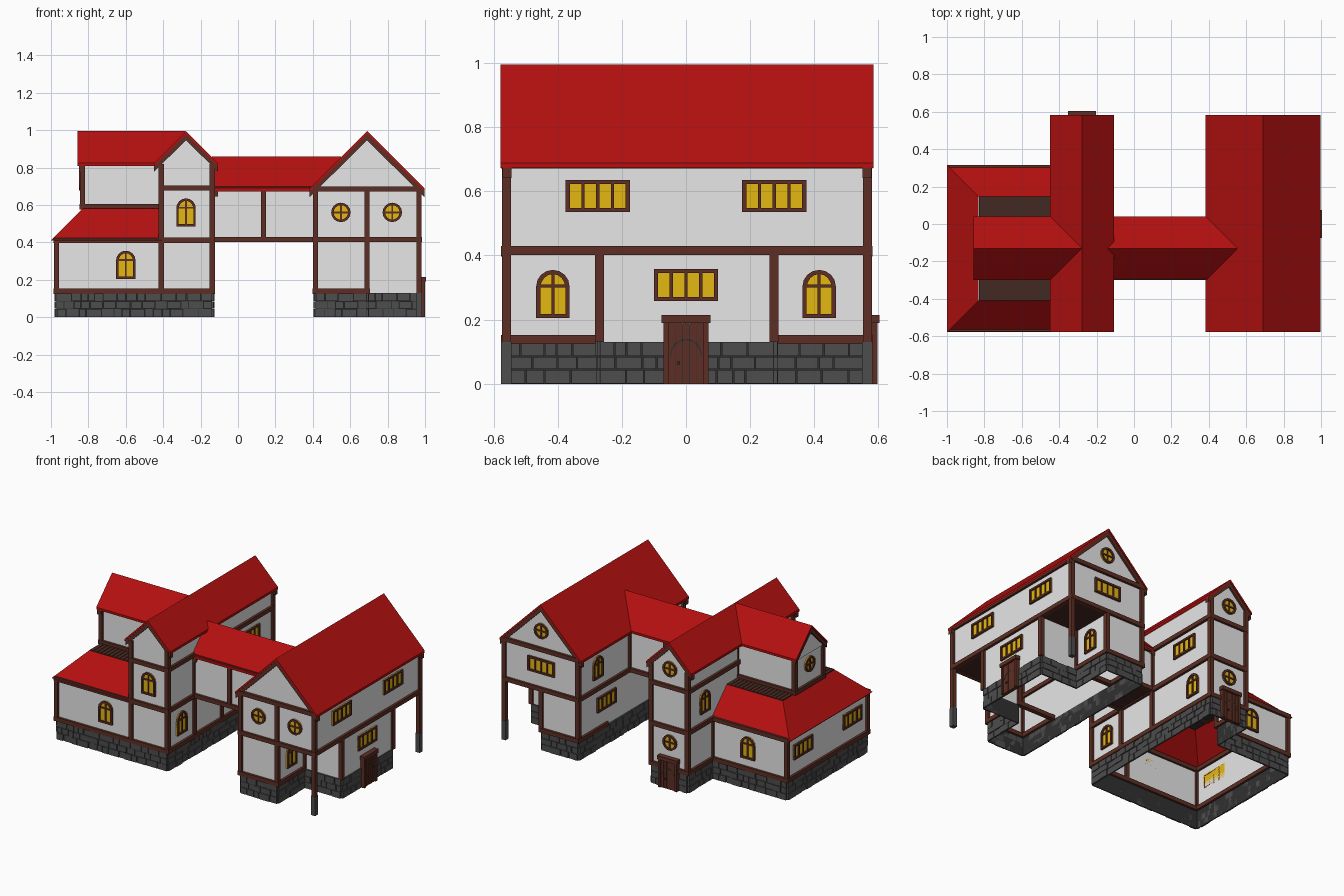
import bpy, bmesh, math, random
from mathutils import Vector

random.seed(4)
if "Cube" in bpy.data.objects:
    bpy.data.objects.remove(bpy.data.objects["Cube"])


def material(name, color):
    m = bpy.data.materials.new(name)
    m.use_nodes = True
    m.diffuse_color = (*color, 1)
    m.node_tree.nodes["Principled BSDF"].inputs["Base Color"].default_value = (*color, 1)
    return m


PLASTER = material("white plaster", (.8, .8, .8))
ROOF = material("red roof", (.46, .005, .005))
TIMBER = material("brown timber", (.11, .028, .018))
PLANK = material("dark planks", (.06, .022, .014))
STONE = material("grey stone", (.075, .075, .075))
MORTAR = material("dark mortar", (.03, .03, .03))
GLASS = material("yellow glass", (.78, .48, .006))

EAST, WEST, FRONT, BACK = (1, 0), (-1, 0), (0, -1), (0, 1)


def finish(name, bm, mat, closed=True):
    if closed:
        bmesh.ops.recalc_face_normals(bm, faces=bm.faces)
    me = bpy.data.meshes.new(name)
    bm.to_mesh(me)
    bm.free()
    me.materials.append(mat)
    ob = bpy.data.objects.new(name, me)
    bpy.context.collection.objects.link(ob)
    return ob


def prism(bm, pts, origin, n, d0, d1):
    """Extrude a (u, v) polygon along the horizontal wall normal n."""
    o, u, n = Vector(origin), Vector((-n[1], n[0], 0)), Vector((*n, 0))
    up = Vector((0, 0, 1))
    a, b = [[bm.verts.new(o + u * p + up * q + n * d) for p, q in pts] for d in (d0, d1)]
    bm.faces.new(a[::-1])
    bm.faces.new(b)
    for i in range(len(pts)):
        j = (i + 1) % len(pts)
        bm.faces.new((a[i], a[j], b[j], b[i]))


def rect(u0, u1, v0, v1):
    return [(u0, v0), (u1, v0), (u1, v1), (u0, v1)]


def edges(outline):
    """Yield start, length and outward normal of each side."""
    for p, q in zip(outline, outline[1:] + outline[:1]):
        t = Vector(q) - Vector(p)
        length = t.length
        t.normalize()
        yield (*p, 0), length, (round(t.y), -round(t.x))


def box_outline(x0, x1, y0, y1):
    return [(x0, y0), (x1, y0), (x1, y1), (x0, y1)]


def shell(name, outline, z0, z1, mat):
    bm = bmesh.new()
    lo, hi = [[bm.verts.new((x, y, z)) for x, y in outline] for z in (z0, z1)]
    for i in range(len(outline)):
        j = (i + 1) % len(outline)
        bm.faces.new((lo[i], lo[j], hi[j], hi[i]))
    finish(name, bm, mat, False)


def slab(name, outline, z, mat):
    bm = bmesh.new()
    bm.faces.new([bm.verts.new((x, y, z)) for x, y in outline])
    finish(name, bm, mat, False)


W = .014  # half width of a timber


def timbers(name, outline, posts, rails):
    """Corner posts between two heights, and rails round the outline."""
    bm = bmesh.new()
    for o, length, n in edges(outline):
        prism(bm, rect(-W, W, *posts), o, n, -W, W)
        for z in rails:
            prism(bm, rect(-W, length + W, z - W, z + W), o, n, -W, W + .002)
    finish(name, bm, TIMBER)


def stone_base(name, outline):
    shell(name + "_core", outline, 0, .13, MORTAR)
    bm = bmesh.new()
    rows = (0, .045, .085, .132)
    for o, length, n in edges(outline):
        for z0, z1 in zip(rows, rows[1:]):
            u = 0
            while u < length - .001:
                step = random.uniform(.035, .085)
                end = length if u + step > length - .03 else u + step
                prism(bm, rect(u + .002, end - .002, z0 + .001, z1 - .002), o, n, 0,
                      random.uniform(.006, .012))
                u = end
    finish(name + "_blocks", bm, STONE)


def gable(name, n, center, half, ridge, length, wall_half, wall_base, inset=.02):
    """Chevron roof running back from a gable end facing n, with wall and rafters."""
    cx, cy = center
    o = (cx, cy, 0)
    t, eave = .016, ridge - half
    bm = bmesh.new()
    prism(bm, [(-half, eave), (-half, eave - t), (0, ridge - t), (half, eave - t),
               (half, eave), (0, ridge)], o, n, -length, 0)
    finish(name + "_roof", bm, ROOF)
    walls, rafters = bmesh.new(), bmesh.new()
    for d in (-inset, -length + inset):
        top = ridge - t
        prism(walls, [(-wall_half, wall_base), (wall_half, wall_base),
                      (wall_half, top - wall_half), (0, top), (-wall_half, top - wall_half)],
              o, n, d - .001, d)
        for s in (-1, 1):
            prism(rafters, [(s * half, eave - t), (0, top), (0, top - .034),
                            (s * half, eave - t - .03)], o, n, d - W, d + W)
    finish(name + "_gable_wall", walls, PLASTER)
    finish(name + "_rafters", rafters, TIMBER)


def window(name, kind, pos, n):
    if kind == "wide":
        outer, bars = rect(-.1, .1, -.05, .05), [rect(c - .005, c + .005, -.05, .05) for c in (-.046, 0, .046)]
    else:
        r = .052
        if kind == "round":
            outer = [(r * math.cos(k * math.pi / 8), r * math.sin(k * math.pi / 8)) for k in range(16)]
            bar_z, low, high = 0, -r, r
        else:
            outer = [(-r, -.075), (r, -.075)]
            outer += [(r * math.cos(k * math.pi / 8), .023 + r * math.sin(k * math.pi / 8)) for k in range(9)]
            bar_z, low, high = .025, -.075, .075
        bars = [rect(-.005, .005, low + .005, high - .005), rect(.005 - r, r - .005, bar_z - .005, bar_z + .005)]
    glass, frame = bmesh.new(), bmesh.new()
    prism(glass, outer, pos, n, 0, .005)
    finish(name + "_glass", glass, GLASS)
    w, h = max(p[0] for p in outer), max(p[1] for p in outer)
    inner = [(u * (1 - .013 / w), v * (1 - .013 / h)) for u, v in outer]
    for i in range(len(outer)):
        j = (i + 1) % len(outer)
        prism(frame, [outer[i], outer[j], inner[j], inner[i]], pos, n, 0, .014)
    for b in bars:
        prism(frame, b, pos, n, 0, .011)
    finish(name + "_frame", frame, TIMBER)


def door(name, pos, n):
    bm = bmesh.new()
    for k in range(5):
        u = -.055 + k * .022
        prism(bm, rect(u + .001, u + .021, 0, .19), pos, n, 0, .02)
    for s in (-1, 1):
        prism(bm, rect(s * .062 - .008, s * .062 + .008, 0, .19), pos, n, 0, .028)
    prism(bm, rect(-.076, .076, .19, .215), pos, n, 0, .034)
    finish(name, bm, TIMBER)
    bm = bmesh.new()
    prism(bm, rect(-.056, .056, 0, .188), pos, n, 0, .016)
    prism(bm, rect(-.028, -.018, .06, .07), pos, n, 0, .028)
    arch = [(.05 * math.cos(k * math.pi / 8), .09 + .05 * math.sin(k * math.pi / 8)) for k in range(9)]
    for p, q in zip(arch, arch[1:]):
        prism(bm, [p, q, (q[0] * .92, q[1] - .004), (p[0] * .92, p[1] - .004)], pos, n, 0, .021)
    finish(name + "_iron", bm, MORTAR)


# East house: stepped ground floor, overhanging upper floor
X0, XM, X1, Y0, YA, YB, Y1 = .415, .69, .968, -.56, -.27, .275, .565
east_low = [(X0, Y0), (XM, Y0), (XM, YA), (X1, YA), (X1, YB), (XM, YB), (XM, Y1), (X0, Y1)]
east_up = box_outline(X0, X1, Y0, Y1)
stone_base("east_stone", east_low)
shell("east_ground_walls", east_low, .13, .41, PLASTER)
shell("east_upper_walls", east_up, .41, .68, PLASTER)
timbers("east_ground_timbers", east_low, (.13, .41), [])
timbers("east_upper_timbers", east_up, (.41, .68), [.415, .685])
for tag, y0, y1 in (("front", Y0, YA), ("back", YB, Y1)):
    slab("east_overhang_" + tag, box_outline(XM, X1, y0, y1), .405, PLANK)
    timbers("east_sill_" + tag, box_outline(X0, XM, y0, y1), (.13, .15), [.138])
for tag, y in (("front", Y0), ("back", Y1)):
    bm = bmesh.new()
    prism(bm, rect(-W, W, .12, .41), (X1, y, 0), EAST, -W, W)
    finish("free_post_" + tag, bm, TIMBER)
    bm = bmesh.new()
    prism(bm, rect(-.016, .016, 0, .13), (X1, y, 0), EAST, -.016, .016)
    finish("free_post_foot_" + tag, bm, STONE)
bm = bmesh.new()
prism(bm, rect(-W, W, .13, .68), (XM, Y0, 0), FRONT, -W, W)
finish("east_front_middle_post", bm, TIMBER)
gable("east", FRONT, (XM, -.578), .307, .995, 1.162, .276, .67)

# West house with low annex
low = [(-.97, Y0), (-.138, Y0), (-.138, Y1), (-.41, Y1), (-.41, .3), (-.97, .3)]
west_up = box_outline(-.41, -.138, Y0, Y1)
stone_base("west_stone", low)
shell("west_ground_walls", low, .13, .41, PLASTER)
shell("west_upper_walls", west_up, .41, .83, PLASTER)
timbers("west_ground_timbers", low, (.13, .41), [.138, .41])
timbers("west_upper_timbers", west_up, (.41, .82), [.412, .69])
bm = bmesh.new()
prism(bm, rect(-W, W, .13, .42), (-.41, Y0, 0), FRONT, -W, W)
for y in (-.28, .015):
    prism(bm, rect(-W, W, .13, .69), (-.138, y, 0), EAST, -W, W)
finish("west_inner_posts", bm, TIMBER)
gable("west", FRONT, (-.278, -.578), .17, .995, 1.162, .136, .8)

# Annex hipped skirt roof with plank deck
bm = bmesh.new()
eave = [(-.41, -.578, .41), (-1, -.578, .41), (-1, .315, .41), (-.41, .315, .41)]
top = [(-.41, -.41, .58), (-.832, -.41, .58), (-.832, .147, .58), (-.41, .147, .58)]
ev, tv = [[bm.verts.new(p) for p in ring] for ring in (eave, top)]
for i in range(3):
    bm.faces.new((ev[i + 1], ev[i], tv[i], tv[i + 1]))
finish("annex_roof", bm, ROOF, False)
slab("annex_deck_base", box_outline(-.83, -.41, -.41, .147), .578, MORTAR)
bm = bmesh.new()
for k in range(15):
    x = -.83 + k * .028
    prism(bm, rect(x + .001, x + .026, .578, .584), (0, .147, 0), FRONT, 0, .557)
finish("annex_deck_planks", bm, PLANK)

# Dormer tower standing on the annex
dormer = box_outline(-.832, -.40, -.28, .02)
shell("dormer_walls", dormer, .58, .83, PLASTER)
timbers("dormer_timbers", dormer, (.58, .82), [.59])
gable("dormer", WEST, (-.857, -.13), .17, .995, .577, .148, .8)

# Bridge between the houses
bridge = box_outline(-.138, X0, -.28, .015)
shell("bridge_walls", bridge, .41, .68, PLASTER)
slab("bridge_floor", bridge, .405, PLANK)
timbers("bridge_timbers", bridge, (.41, .68), [.415, .685])
bm = bmesh.new()
for y in (-.28, .015):
    prism(bm, rect(-W, W, .41, .68), (.137, y, 0), FRONT, -W, W)
finish("bridge_middle_posts", bm, TIMBER)
gable("bridge", EAST, (.55, -.13), .17, .86, .69, .14, .67)

# Windows and doors
openings = [
    ("round", (.55, Y0, .56), FRONT), ("round", (.825, Y0, .56), FRONT),
    ("wide", (X1, -.275, .585), EAST), ("wide", (X1, .275, .585), EAST), ("wide", (X1, 0, .308), EAST),
    ("arched", (XM, -.415, .28), EAST), ("arched", (XM, .415, .28), EAST),
    ("round", (XM, Y1, .81), BACK), ("wide", (XM, Y1, .57), BACK),
    ("arched", (X0, .36, .56), WEST), ("wide", (X0, .27, .3), WEST),
    ("arched", (-.278, Y0, .56), FRONT), ("arched", (-.6, Y0, .28), FRONT),
    ("arched", (-.138, -.415, .28), EAST), ("arched", (-.138, .4, .28), EAST),
    ("wide", (-.138, .32, .585), EAST), ("arched", (-.41, .39, .56), WEST),
    ("round", (-.278, Y1, .81), BACK), ("round", (-.278, Y1, .31), BACK),
    ("arched", (-.68, .3, .28), BACK), ("round", (-.835, -.13, .73), WEST),
    ("wide", (-.97, .135, .3), WEST), ("wide", (-.97, -.395, .3), WEST)]
for i, (kind, pos, n) in enumerate(openings):
    window(f"{kind}_window_{i + 1}", kind, pos, n)
door("east_door", (X1 + .004, 0, 0), EAST)
door("back_door", (-.278, Y1 + .004, 0), BACK)
